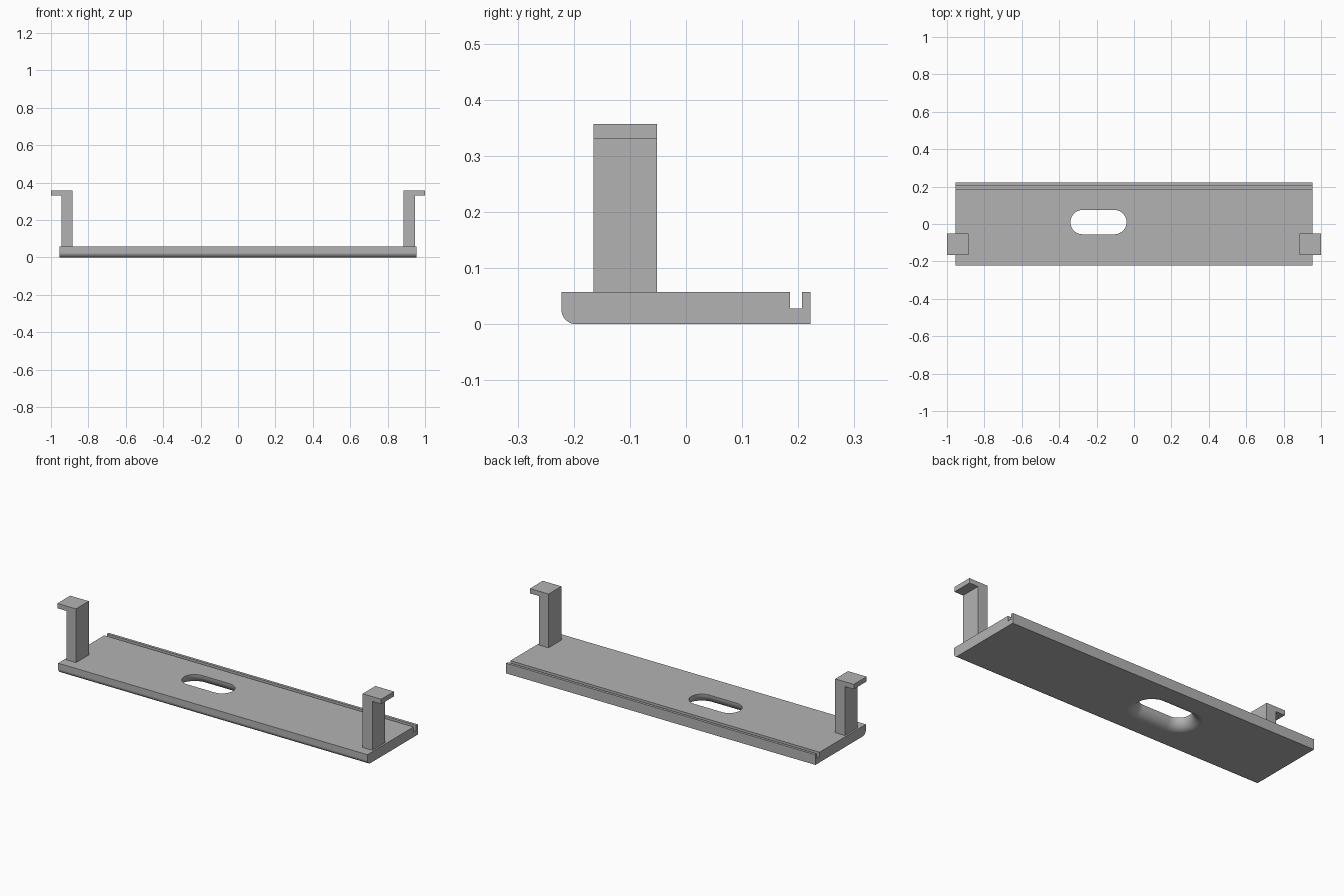
import bpy, bmesh, math
from mathutils import Vector

if "Cube" in bpy.data.objects:
    bpy.data.objects.remove(bpy.data.objects["Cube"])

grey = bpy.data.materials.new("plain grey")
grey.diffuse_color = (0.45, 0.45, 0.45, 1)
grey.use_nodes = True
grey.node_tree.nodes["Principled BSDF"].inputs["Base Color"].default_value = grey.diffuse_color

T = 0.057            # plate thickness
HX, HY = 0.955, 0.222


def add_object(name, bm):
    bmesh.ops.recalc_face_normals(bm, faces=bm.faces)
    mesh = bpy.data.meshes.new(name)
    bm.to_mesh(mesh)
    bm.free()
    mesh.materials.append(grey)
    obj = bpy.data.objects.new(name, mesh)
    bpy.context.collection.objects.link(obj)
    return obj


def prism(name, points, depth):
    """Extrude a closed outline of 3D points along a vector."""
    bm = bmesh.new()
    face = bm.faces.new([bm.verts.new(p) for p in points])
    ext = bmesh.ops.extrude_face_region(bm, geom=[face])
    verts = [g for g in ext["geom"] if isinstance(g, bmesh.types.BMVert)]
    bmesh.ops.translate(bm, verts=verts, vec=Vector(depth))
    return add_object(name, bm)


def slot_ring(radius, z, cx=-0.19, cy=0.01, half=0.085, n=20):
    """Slot outline: two half circles joined by straight sides."""
    ring = []
    for side, start in ((1, -math.pi / 2), (-1, math.pi / 2)):
        for i in range(n + 1):
            a = start + math.pi * i / n
            ring.append((cx + side * half + radius * math.cos(a),
                         cy + radius * math.sin(a), z))
    return ring


# Plate: side profile with rounded lower front edge and a groove at the back
R = 0.026
profile = [(HY, 0), (HY, T), (0.207, T), (0.207, 0.028),
           (0.185, 0.028), (0.185, T), (-HY, T)]
for i in range(11):
    a = math.pi + math.pi / 2 * i / 10
    profile.append((-HY + R + R * math.cos(a), R + R * math.sin(a)))
plate = prism("plate", [(-HX, y, z) for y, z in profile], (2 * HX, 0, 0))

# Slot cutter: straight at the top, flaring out to a rounded underside
rings = [slot_ring(0.065, T + 0.05)]
for i in range(13):
    a = math.pi / 2 * i / 12
    rings.append(slot_ring(0.065 + T * (1 - math.cos(a)), T * (1 - math.sin(a))))
rings.append(slot_ring(0.065 + T, -0.05))
bm = bmesh.new()
loops = [[bm.verts.new(p) for p in ring] for ring in rings]
for a, b in zip(loops, loops[1:]):
    for i in range(len(a)):
        j = (i + 1) % len(a)
        bm.faces.new((a[i], a[j], b[j], b[i]))
bm.faces.new(loops[0])
bm.faces.new(loops[-1])
cutter = add_object("slot_cutter", bm)
cutter.hide_render = True

cut = plate.modifiers.new("slot", "BOOLEAN")
cut.operation = "DIFFERENCE"
cut.solver = "EXACT"
cut.object = cutter
bpy.context.view_layer.objects.active = plate
plate.select_set(True)
bpy.ops.object.modifier_apply(modifier="slot")
bpy.data.objects.remove(cutter)

# Smooth the rounded areas while keeping the flat faces flat
bpy.ops.object.shade_smooth_by_angle(angle=math.radians(30))
weighted = plate.modifiers.new("flat normals", "WEIGHTED_NORMAL")
weighted.keep_sharp = True

# Hooked legs at both ends, lips pointing outwards
hook = [(0.885, T), (0.945, T), (0.945, 0.33), (1.0, 0.33),
        (1.0, 0.357), (0.885, 0.357)]
for name, s in (("left_hook", -1), ("right_hook", 1)):
    prism(name, [(s * x, -0.165, z) for x, z in hook], (0, 0.113, 0))
